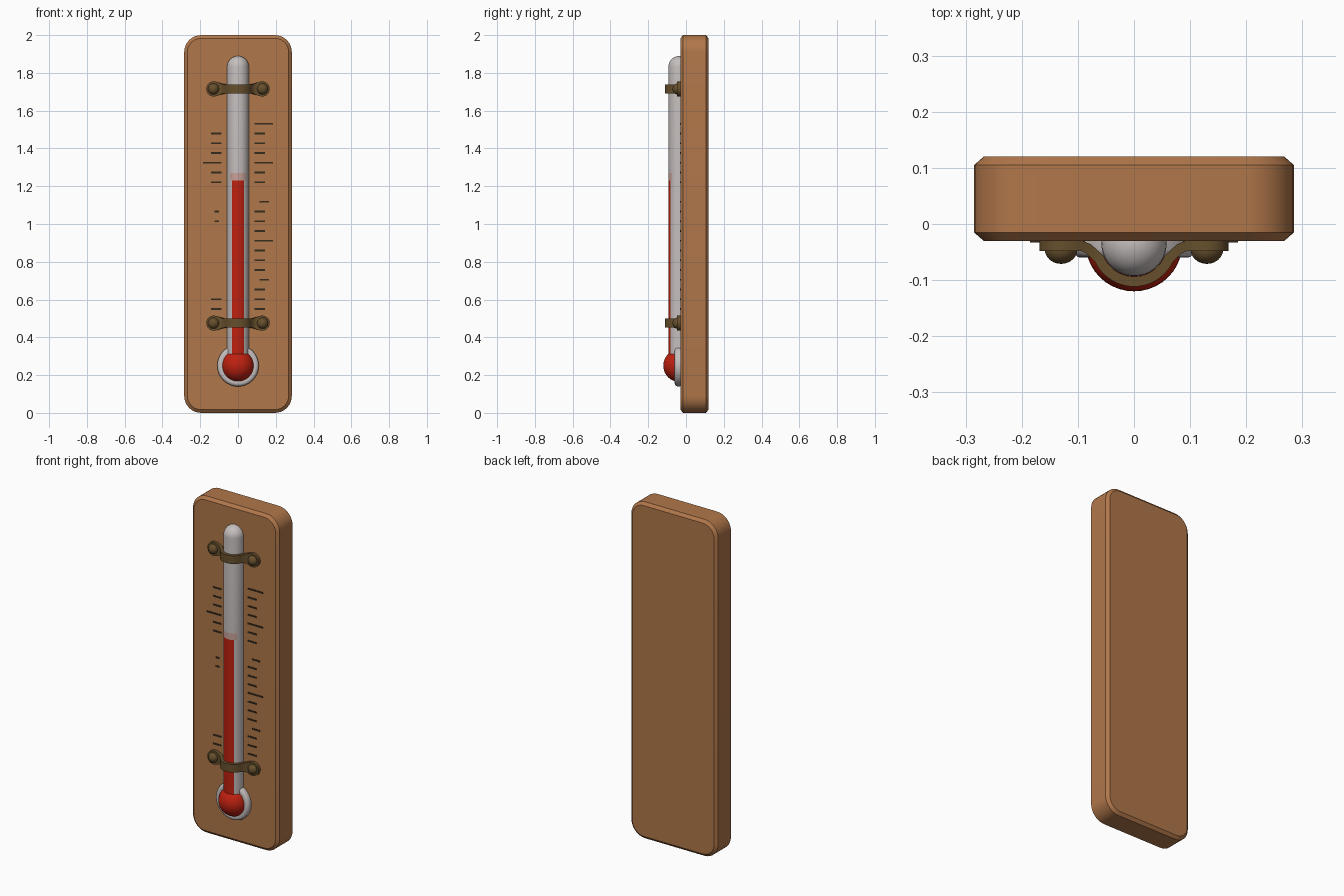
import bpy, bmesh, math
from mathutils import Vector

if "Cube" in bpy.data.objects:
    bpy.data.objects.remove(bpy.data.objects["Cube"])


def material(name, rgb):
    m = bpy.data.materials.new(name)
    m.diffuse_color = (*rgb, 1)
    m.use_nodes = True
    m.node_tree.nodes["Principled BSDF"].inputs["Base Color"].default_value = m.diffuse_color
    return m


WOOD = material("wood", (0.44, 0.185, 0.069))
GLASS = material("grey glass", (0.56, 0.52, 0.51))
RED = material("red fluid", (0.52, 0.015, 0.005))
PINK = material("pink fluid edge", (0.58, 0.36, 0.32))
BRASS = material("dark brass", (0.135, 0.08, 0.026))
INK = material("dark ink", (0.035, 0.024, 0.012))


def finish(bm, name, mats, rule=None, smooth=35):
    bmesh.ops.recalc_face_normals(bm, faces=bm.faces)
    if rule:
        for f in bm.faces:
            f.material_index = rule(f.calc_center_median())
    me = bpy.data.meshes.new(name)
    bm.to_mesh(me)
    bm.free()
    ob = bpy.data.objects.new(name, me)
    bpy.context.collection.objects.link(ob)
    for m in mats:
        me.materials.append(m)
    if smooth:
        bpy.ops.object.select_all(action='DESELECT')
        bpy.context.view_layer.objects.active = ob
        ob.select_set(True)
        bpy.ops.object.shade_smooth_by_angle(angle=math.radians(smooth))
    return ob


def loft(name, rings, mats, rule=None, smooth=35):
    """Closed solid through a list of equal closed rings."""
    bm = bmesh.new()
    vs = [[bm.verts.new(p) for p in r] for r in rings]
    n = len(vs[0])
    for a, b in zip(vs, vs[1:]):
        for i in range(n):
            j = (i + 1) % n
            bm.faces.new((a[i], a[j], b[j], b[i]))
    bm.faces.new(vs[0])
    bm.faces.new(vs[-1])
    return finish(bm, name, mats, rule, smooth)


def sphere(name, loc, scale, mat):
    bm = bmesh.new()
    bmesh.ops.create_uvsphere(bm, u_segments=40, v_segments=24, radius=1)
    bmesh.ops.scale(bm, vec=scale, verts=bm.verts)
    bmesh.ops.translate(bm, vec=loc, verts=bm.verts)
    return finish(bm, name, [mat])


# Wooden board: rounded rectangle with chamfered front and back rims
def board_ring(y, inset):
    r, pts = 0.09, []
    for q, (sx, sz) in enumerate([(1, 1), (-1, 1), (-1, -1), (1, -1)]):
        for k in range(9):
            a = math.radians(q * 90 + k * 90 / 8)
            pts.append((sx * (0.285 - r) + (r - inset) * math.cos(a), y,
                        1 + sz * (1 - r) + (r - inset) * math.sin(a)))
    return pts


loft("board", [board_ring(-0.03, 0.017), board_ring(-0.015, 0),
               board_ring(0.105, 0), board_ring(0.12, 0.017)], [WOOD], smooth=25)

# Glass tube with domed top; the fluid column is coloured on its front
TR, TY, SEG = 0.058, -0.035, 52


def tube_ring(z, r):
    return [(r * math.sin(2 * math.pi * i / SEG),
             TY - r * math.cos(2 * math.pi * i / SEG), z) for i in range(SEG)]


def tube_colour(c):
    if c.y > TY or c.z > 1.27:
        return 0
    if c.z > 1.23:
        return 2 if abs(c.x) < 0.045 else 0
    return 1 if abs(c.x) < 0.033 else 0


dome = [(1.832 + TR * math.sin(math.radians(a)), TR * math.cos(math.radians(a)))
        for a in (0, 12, 24, 36, 48, 60, 72, 82, 89)]
loft("glass_tube", [tube_ring(z, r) for z, r in
                    [(0.27, TR), (1.23, TR), (1.27, TR)] + dome],
     [GLASS, RED, PINK], tube_colour)

# Bulb: grey collar disc with red ball
BZ = 0.25
collar = [(0.108, -0.02), (0.11, -0.045), (0.107, -0.053), (0.1, -0.059),
          (0.092, -0.06), (0.07, -0.058)]
loft("bulb_collar", [[(r * math.cos(2 * math.pi * i / 48), y,
                       BZ + r * math.sin(2 * math.pi * i / 48)) for i in range(48)]
                     for r, y in collar], [GLASS], smooth=40)
sphere("bulb", (0, TY, BZ), (0.086, 0.085, 0.086), RED)


# Clamps: a strap arched over the tube, with round tabs and domed screws
def half_height(x):
    x = abs(x)
    if x > 0.128:
        return math.sqrt(max(0.04 ** 2 - (x - 0.128) ** 2, 0.003 ** 2))
    t = min(max((x - 0.065) / 0.063, 0), 1)
    return 0.024 + 0.016 * t * t * (3 - 2 * t)


half = [(0.0675 * math.sin(math.radians(a)), TY - 0.0675 * math.cos(math.radians(a)))
        for a in range(0, 67, 6)]
half += [(0.072, -0.0525), (0.082, -0.0435), (0.092, -0.0395), (0.102, -0.039)]
half += [(x, -0.039) for x in (0.115, 0.128, 0.138, 0.147, 0.154, 0.16, 0.164, 0.167, 0.168)]
path = [Vector((-x, y)) for x, y in reversed(half[1:])] + [Vector(p) for p in half]

for label, cz in (("upper", 1.715), ("lower", 0.475)):
    rings = []
    for i, p in enumerate(path):
        t = (path[min(i + 1, len(path) - 1)] - path[max(i - 1, 0)]).normalized()
        n = Vector((t.y, -t.x)) * 0.009
        h = half_height(p.x)
        a, b = p + n, p - n
        rings.append([(a.x, a.y, cz - h), (a.x, a.y, cz + h),
                      (b.x, b.y, cz + h), (b.x, b.y, cz - h)])
    loft(label + "_clamp", rings, [BRASS])
    for side, s in (("left", -1), ("right", 1)):
        sphere(f"{label}_{side}_screw", (s * 0.13, -0.045, cz), (0.029, 0.026, 0.029), BRASS)

# Scale marks: thin plates on the board, some worn away
bm = bmesh.new()
for s, marks in ((1, [0, 1, 2, 3, 4, 5, 6, 7, 8, 9, 10, 11, 13, 14, 15, 16, 17, 18, 19]),
                 (-1, [0, 1, 9, 10, 13, 14, 15, 16, 17, 18])):
    for i in marks:
        x0, x1 = 0.087, (0.185 if i in (7, 15, 19) else 0.142)
        if i in (3, 11):
            x0, x1 = 0.115, 0.165
        if s < 0 and i in (9, 10):
            x0, x1 = 0.1, 0.125
        z = 0.55 + 0.0516 * i
        g = bmesh.ops.create_cube(bm, size=1)["verts"]
        bmesh.ops.scale(bm, vec=(x1 - x0, 0.004, 0.009), verts=g)
        bmesh.ops.translate(bm, vec=(s * (x0 + x1) / 2, -0.031, z), verts=g)
finish(bm, "scale_marks", [INK], smooth=0)
